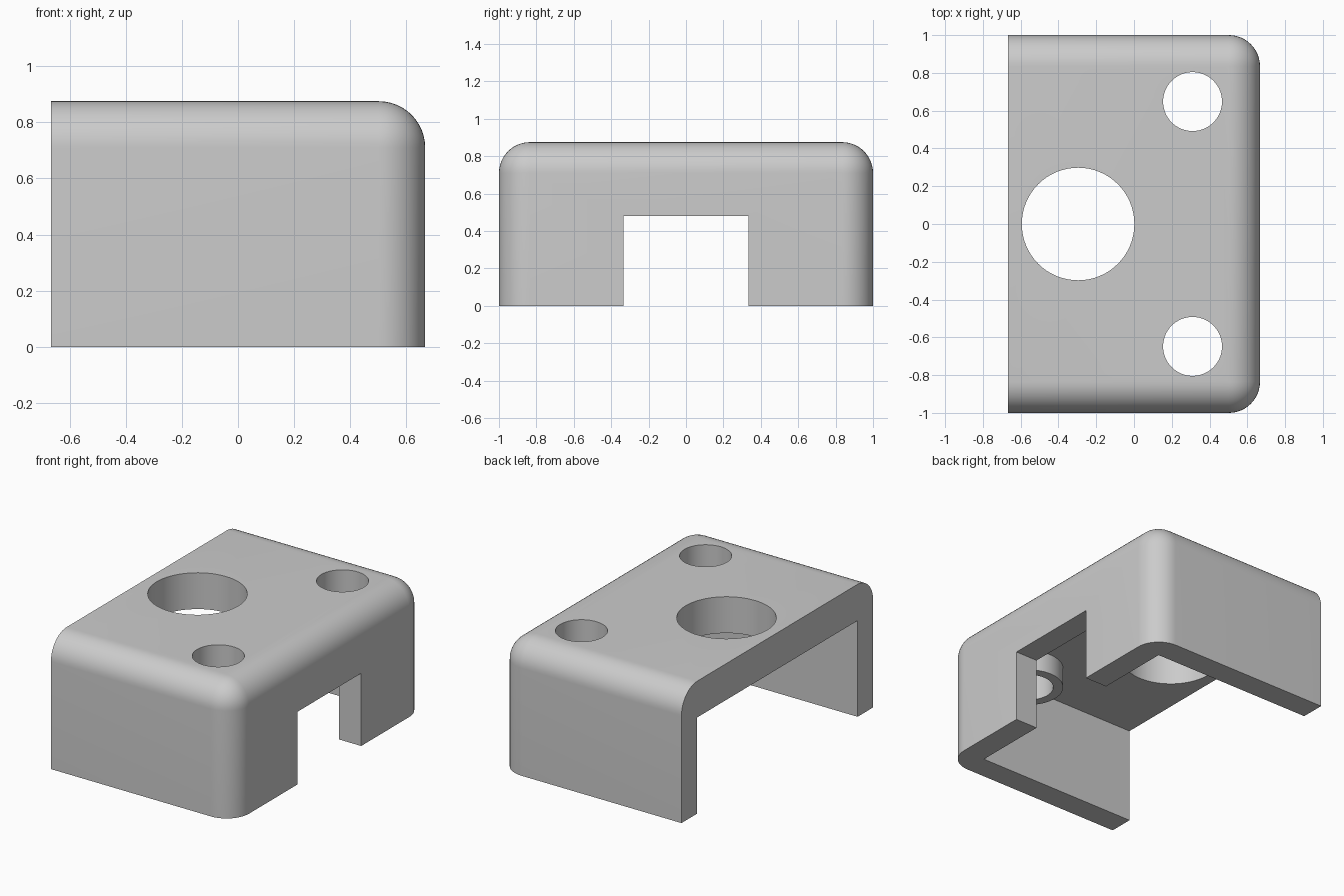
import bpy
import bmesh
import math

if "Cube" in bpy.data.objects:
    bpy.data.objects.remove(bpy.data.objects["Cube"], do_unlink=True)

# Overall sizes
HX, HY, H = 0.667, 1.0, 0.875
WALL, CEILING, FILLET = 0.162, 0.635, 0.165
HOLE_X, HOLE_Y, HOLE_R, BOSS_R, BOSS_Z = 0.31, 0.648, 0.156, 0.217, 0.5

grey = bpy.data.materials.new("plain grey")
grey.use_nodes = True
colour = (0.6, 0.6, 0.6, 1)
grey.diffuse_color = colour
grey.node_tree.nodes["Principled BSDF"].inputs["Base Color"].default_value = colour


def box(name, x0, x1, y0, y1, z0, z1):
    bpy.ops.mesh.primitive_cube_add(size=1)
    ob = bpy.context.object
    ob.name = name
    for v in ob.data.vertices:
        v.co = (x1 if v.co.x > 0 else x0,
                y1 if v.co.y > 0 else y0,
                z1 if v.co.z > 0 else z0)
    ob.data.materials.append(grey)
    return ob


def cylinder(name, x, y, radius, z0, z1):
    bpy.ops.mesh.primitive_cylinder_add(vertices=64, radius=radius, depth=z1 - z0,
                                        location=(x, y, (z0 + z1) / 2))
    ob = bpy.context.object
    ob.name = name
    ob.data.materials.append(grey)
    return ob


def boolean(target, tool, operation):
    mod = target.modifiers.new(tool.name, 'BOOLEAN')
    mod.operation = operation
    mod.solver = 'EXACT'
    mod.object = tool
    bpy.context.view_layer.objects.active = target
    bpy.ops.object.modifier_apply(modifier=mod.name)
    bpy.data.objects.remove(tool, do_unlink=True)


# Outer block: rounded on every top and upright edge except the open end
cover = box("cover", -HX, HX, -HY, HY, 0, H)
bm = bmesh.new()
bm.from_mesh(cover.data)
rounded = []
for e in bm.edges:
    a, b = (v.co for v in e.verts)
    at_open_end = a.x < 0 and b.x < 0
    on_base = a.z < 0.01 and b.z < 0.01
    if not at_open_end and not on_base:
        rounded.append(e)
bmesh.ops.bevel(bm, geom=rounded, offset=FILLET, offset_type='OFFSET',
                segments=12, profile=0.5, affect='EDGES')
bm.to_mesh(cover.data)
bm.free()

# Hollow interior, open below and at one end
boolean(cover, box("cavity", -HX - 1, HX - WALL, WALL - HY, HY - WALL, -1, CEILING),
        'DIFFERENCE')
# Square notch in the end wall
boolean(cover, box("notch", 0, HX + 1, -0.333, 0.333, -1, 0.48), 'DIFFERENCE')

# Hanging bosses with screw holes, and the large round opening
for side in (-1, 1):
    boolean(cover, cylinder("boss", HOLE_X, side * HOLE_Y, BOSS_R, BOSS_Z, CEILING + 0.1),
            'UNION')
    boolean(cover, cylinder("screw_hole", HOLE_X, side * HOLE_Y, HOLE_R, -1, 2), 'DIFFERENCE')
boolean(cover, cylinder("large_opening", -0.296, 0, 0.298, -1, 2), 'DIFFERENCE')

# Smooth fillets and bores, crisp edges elsewhere
bpy.ops.object.select_all(action='DESELECT')
cover.select_set(True)
bpy.context.view_layer.objects.active = cover
bpy.ops.object.shade_smooth_by_angle(angle=math.radians(30))
